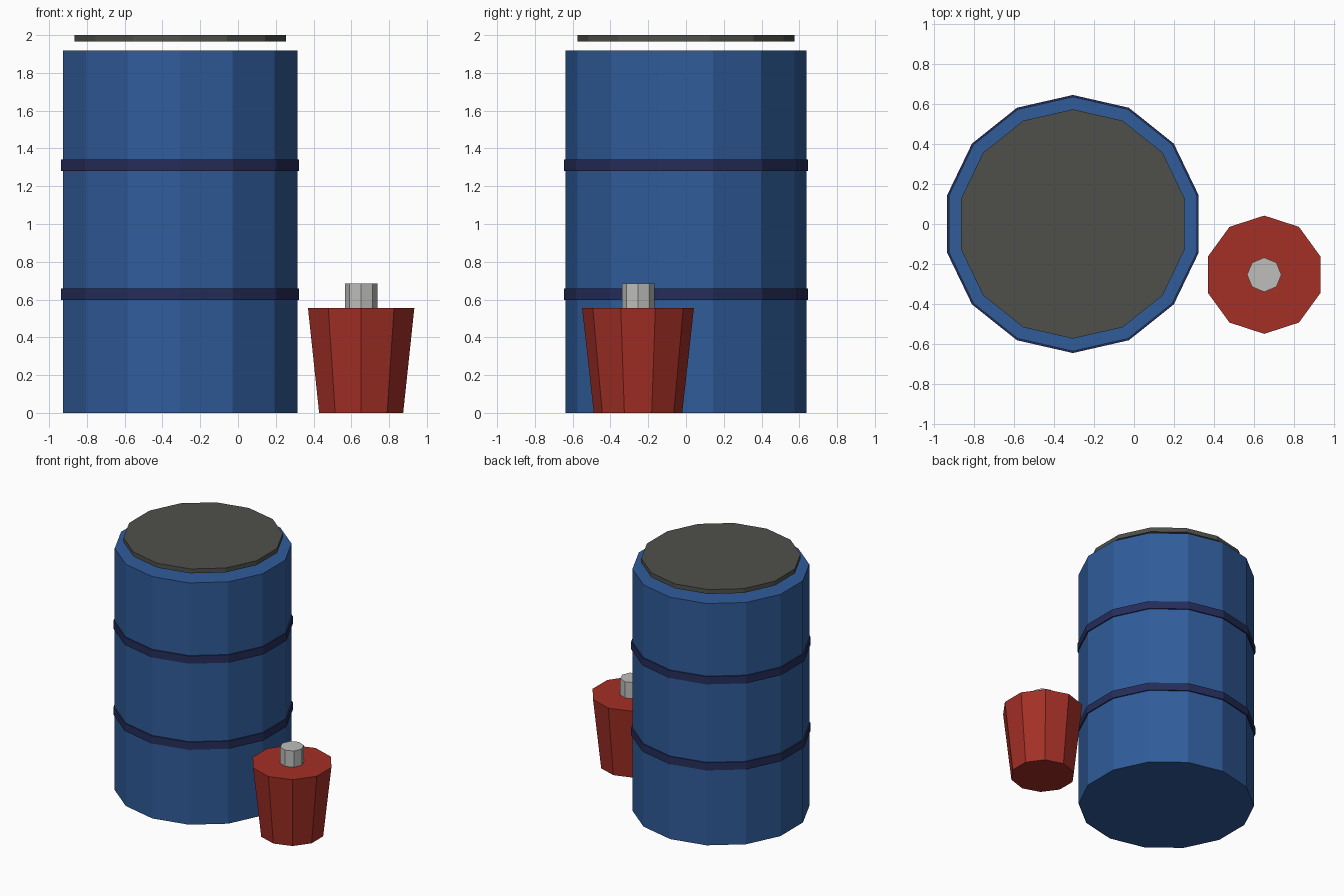
import bpy
import bmesh

if "Cube" in bpy.data.objects:
    bpy.data.objects.remove(bpy.data.objects["Cube"])


def material(name, rgb):
    """Flat colour from 0-255 sRGB values."""
    m = bpy.data.materials.new(name)
    lin = [((c / 255 + 0.055) / 1.055) ** 2.4 for c in rgb]
    m.diffuse_color = (*lin, 1.0)
    m.use_nodes = True
    m.node_tree.nodes["Principled BSDF"].inputs["Base Color"].default_value = m.diffuse_color
    return m


blue = material("barrel blue", (48, 92, 154))
navy = material("hoop navy", (37, 45, 90))
grey = material("lid grey", (79, 79, 74))
red = material("canister red", (163, 47, 38))
steel = material("cap light grey", (190, 190, 187))


def prism(name, mat, sides, centre, z0, z1, r0, r1=None):
    """Capped flat-shaded frustum with a corner pointing along y."""
    r1 = r0 if r1 is None else r1
    bm = bmesh.new()
    bmesh.ops.create_cone(bm, cap_ends=True, segments=sides,
                          radius1=r0, radius2=r1, depth=z1 - z0)
    mesh = bpy.data.meshes.new(name)
    bm.to_mesh(mesh)
    bm.free()
    mesh.materials.append(mat)
    obj = bpy.data.objects.new(name, mesh)
    obj.location = (*centre, (z0 + z1) / 2)
    bpy.context.collection.objects.link(obj)
    return obj


# Barrel with two hoops and a lid hovering just above it
barrel_at = (-0.306, 0.0)
prism("barrel_body", blue, 14, barrel_at, 0.0, 1.918, 0.637)
for label, z in (("lower", 0.598), ("upper", 1.281)):
    prism(label + "_hoop", navy, 14, barrel_at, z, z + 0.061, 0.646)
prism("barrel_lid", grey, 14, barrel_at, 1.965, 2.0, 0.574)

# Tapered canister with a small cap
canister_at = (0.652, -0.254)
prism("canister_body", red, 10, canister_at, 0.0, 0.555, 0.234, 0.296)
prism("canister_cap", steel, 8, canister_at, 0.555, 0.684, 0.086)
